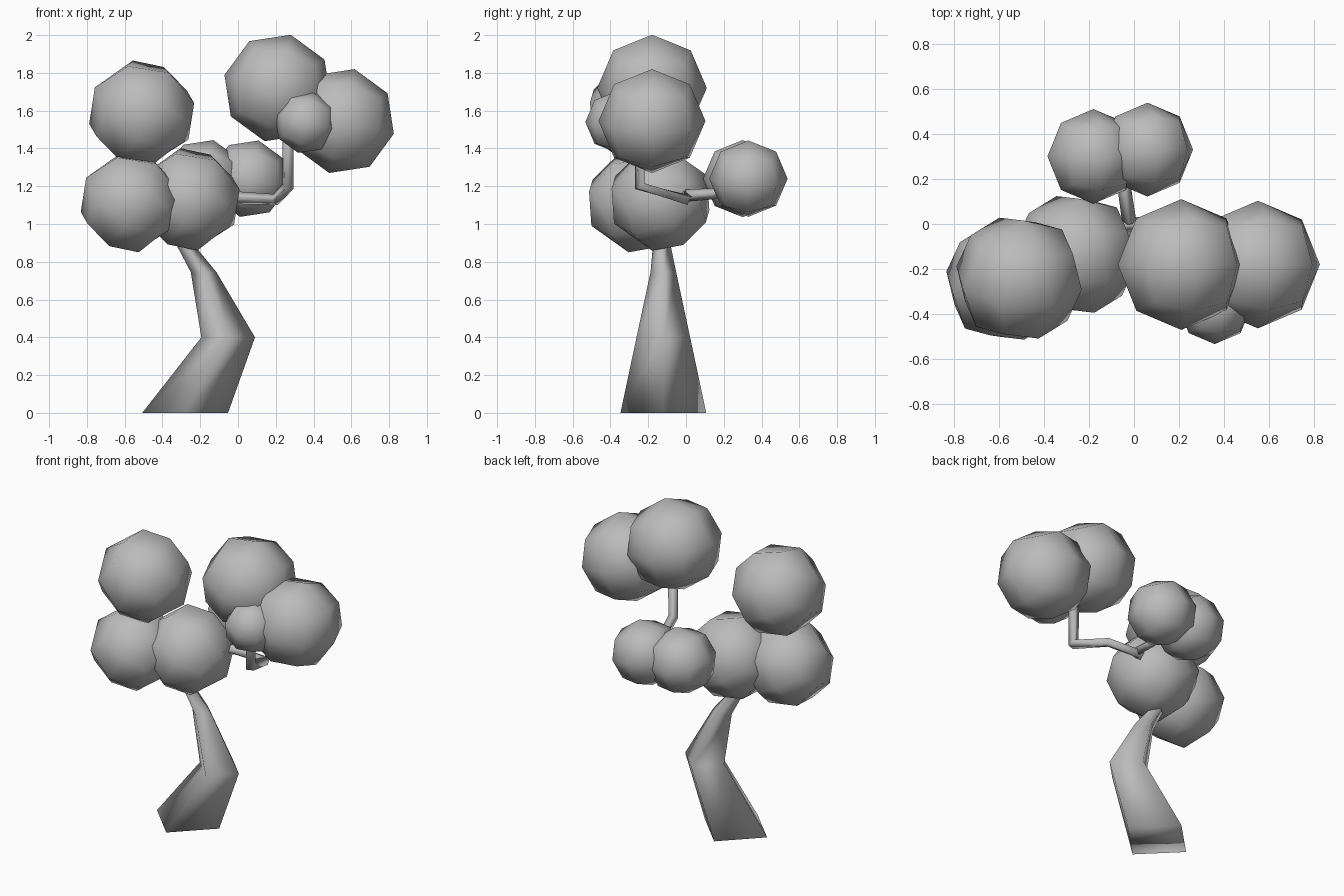
import bpy, bmesh, math
from mathutils import Vector, Matrix, Euler

cube = bpy.data.objects.get("Cube")
if cube:
    bpy.data.objects.remove(cube, do_unlink=True)

# One plain grey for the whole tree
grey = bpy.data.materials.new("plain grey")
grey.use_nodes = True
COLOUR = (0.5, 0.5, 0.5, 1)
grey.diffuse_color = COLOUR
grey.node_tree.nodes["Principled BSDF"].inputs["Base Color"].default_value = COLOUR


def finish(name, bm):
    bmesh.ops.recalc_face_normals(bm, faces=bm.faces)
    for f in bm.faces:
        f.smooth = True
    mesh = bpy.data.meshes.new(name)
    bm.to_mesh(mesh)
    bm.free()
    mesh.materials.append(grey)
    obj = bpy.data.objects.new(name, mesh)
    bpy.context.collection.objects.link(obj)
    return obj


def limb(name, path, radii, level=False):
    """Four-sided tapered tube along a path; level keeps the rings horizontal."""
    bm = bmesh.new()
    pts = [Vector(p) for p in path]
    rings = []
    side = Vector((1, 0, 0))
    for i, (p, r) in enumerate(zip(pts, radii)):
        before = (p - pts[i - 1]).normalized() if i else Vector()
        after = (pts[i + 1] - p).normalized() if i + 1 < len(pts) else Vector()
        axis = Vector((0, 0, 1)) if level else (before + after).normalized()
        side = (side - axis * side.dot(axis)).normalized()
        other = axis.cross(side)
        rings.append([bm.verts.new(p + r * d) for d in (side, other, -side, -other)])
    for a, b in zip(rings, rings[1:]):
        for k in range(4):
            n = (k + 1) % 4
            bm.faces.new((a[k], a[n], b[n], b[k]))
    bm.faces.new(rings[0])
    bm.faces.new(rings[-1])
    return finish(name, bm)


def foliage(name, centre, radius, tilt):
    """Rounded cube with its points pushed onto a sphere."""
    bm = bmesh.new()
    bmesh.ops.create_cube(bm, size=2)
    bmesh.ops.subdivide_edges(bm, edges=bm.edges[:], cuts=1, use_grid_fill=True)
    for v in bm.verts:
        v.co = v.co.normalized() * radius
    place = Matrix.Translation(centre) @ Euler(tilt).to_matrix().to_4x4()
    bm.transform(place)
    return finish(name, bm)


# Bent trunk
limb("trunk",
     [(-0.28, -0.12, 0), (-0.052, -0.12, 0.4), (-0.182, -0.12, 0.745),
      (-0.3, -0.13, 0.92), (-0.28, -0.13, 1.1)],
     [0.227, 0.142, 0.068, 0.042, 0.04], level=True)

# Branches
limb("upper_branch",
     [(-0.25, -0.1, 1.12), (-0.03, 0.0, 1.14), (0.2, 0.0, 1.13),
      (0.265, -0.245, 1.2), (0.265, -0.245, 1.6)],
     [0.035, 0.035, 0.032, 0.034, 0.034])
limb("back_branch",
     [(-0.02, 0.0, 1.15), (-0.04, 0.14, 1.16), (-0.05, 0.28, 1.2)],
     [0.032, 0.03, 0.03])

# Foliage balls
LEAN = (0, 0.24, 0)
TWIST = (0.55, 0.5, 0.2)
for name, centre, radius, tilt in (
    ("right_upper_foliage", (-0.51, -0.24, 1.585), 0.288, TWIST),
    ("right_lower_foliage", (-0.57, -0.26, 1.115), 0.272, TWIST),
    ("middle_foliage", (-0.26, -0.135, 1.13), 0.278, TWIST),
    ("left_upper_foliage", (0.21, -0.18, 1.72), 0.29, LEAN),
    ("left_outer_foliage", (0.55, -0.18, 1.545), 0.283, LEAN),
    ("left_front_foliage", (0.358, -0.365, 1.54), 0.168, LEAN),
    ("back_right_foliage", (-0.18, 0.3, 1.24), 0.21, LEAN),
    ("back_left_foliage", (0.06, 0.33, 1.24), 0.208, LEAN),
):
    foliage(name, centre, radius, tilt)
